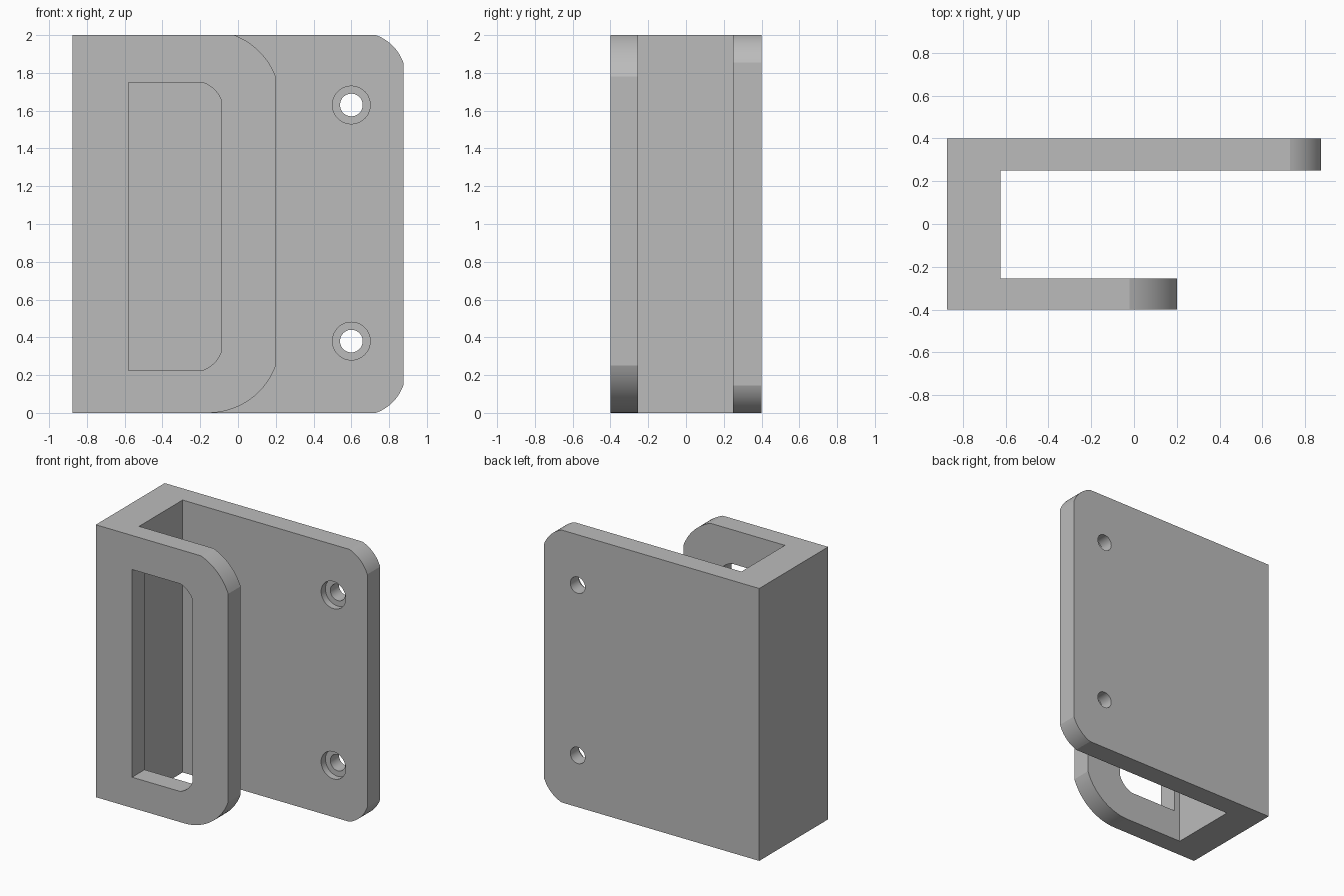
import bpy, bmesh, math
from mathutils import Vector

if "Cube" in bpy.data.objects:
    bpy.data.objects.remove(bpy.data.objects["Cube"])

grey = bpy.data.materials.new("plain grey")
grey.use_nodes = True
grey.diffuse_color = (0.5, 0.5, 0.5, 1)
grey.node_tree.nodes["Principled BSDF"].inputs["Base Color"].default_value = (0.5, 0.5, 0.5, 1)


def prism(name, outline, offset):
    """Closed outline of 3D points, extruded along offset."""
    bm = bmesh.new()
    face = bm.faces.new([bm.verts.new(p) for p in outline])
    top = bmesh.ops.extrude_face_region(bm, geom=[face])["geom"]
    bmesh.ops.translate(bm, vec=offset, verts=[v for v in top if isinstance(v, bmesh.types.BMVert)])
    bmesh.ops.recalc_face_normals(bm, faces=bm.faces)
    mesh = bpy.data.meshes.new(name)
    bm.to_mesh(mesh)
    bm.free()
    mesh.materials.append(grey)
    obj = bpy.data.objects.new(name, mesh)
    bpy.context.scene.collection.objects.link(obj)
    return obj


def arc(start, end, radius, steps=14):
    """Arc in x-z bulging towards +x, from start to end."""
    a, b = Vector(start), Vector(end)
    chord = b - a
    side = Vector((-chord.y, chord.x)).normalized()
    if side.x > 0:
        side = -side
    centre = (a + b) / 2 + side * math.sqrt(radius ** 2 - (chord.length / 2) ** 2)
    t0 = math.atan2(a.y - centre.y, a.x - centre.x)
    t1 = math.atan2(b.y - centre.y, b.x - centre.x)
    angles = [t0 + (t1 - t0) * i / steps for i in range(steps + 1)]
    return [(centre.x + radius * math.cos(t), centre.y + radius * math.sin(t)) for t in angles]


def cut(name, outline, y0, y1):
    """Remove an x-z outline from the bracket between two depths."""
    cutter = prism(name, [(x, y0, z) for x, z in outline], (0, y1 - y0, 0))
    cutter.hide_render = True
    mod = bracket.modifiers.new(name, "BOOLEAN")
    mod.operation = "DIFFERENCE"
    mod.solver = "EXACT"
    mod.object = cutter
    bpy.context.view_layer.objects.active = bracket
    bpy.ops.object.modifier_apply(modifier=name)
    bpy.data.objects.remove(cutter)


def round_corner(name, on_edge, on_side, radius, y0, y1):
    out = 2.1 if on_edge[1] > 1 else -0.1
    far = on_side[0] + 0.1
    cut(name, arc(on_edge, on_side, radius)
        + [(far, on_side[1]), (far, out), (on_edge[0], out)], y0, y1)


def circle(x, z, r, n=40):
    return [(x + r * math.cos(math.tau * i / n), z + r * math.sin(math.tau * i / n)) for i in range(n)]


# Channel-shaped body: long back plate, side web, short front plate
channel = [(-0.875, -0.4), (0.2, -0.4), (0.2, -0.255), (-0.625, -0.255),
           (-0.625, 0.25), (0.875, 0.25), (0.875, 0.4), (-0.875, 0.4)]
bracket = prism("wall_bracket", [(x, y, 0) for x, y in channel], (0, 0, 2))

# Rounded free corners
round_corner("back_top", (0.73, 2), (0.875, 1.855), 0.24, 0.2, 0.5)
round_corner("back_bottom", (0.73, 0), (0.875, 0.145), 0.24, 0.2, 0.5)
round_corner("front_top", (-0.02, 2), (0.2, 1.78), 0.38, -0.5, -0.2)
round_corner("front_bottom", (-0.16, 0), (0.2, 0.25), 0.38, -0.5, -0.2)

# Window in the front plate, rounded on its free side
window = ([(-0.58, 0.225)] + arc((-0.19, 0.225), (-0.09, 0.32), 0.16)
          + arc((-0.09, 1.66), (-0.19, 1.75), 0.16) + [(-0.58, 1.75)])
cut("window", window, -0.5, -0.2)

# Counterbored screw holes in the back plate
for z in (0.38, 1.63):
    cut("screw_hole", circle(0.6, z, 0.06), 0.2, 0.5)
    cut("counterbore", circle(0.6, z, 0.1), 0.2, 0.3)

bpy.ops.object.select_all(action="DESELECT")
bracket.select_set(True)
bpy.context.view_layer.objects.active = bracket
bpy.ops.object.shade_smooth_by_angle(angle=math.radians(15))
